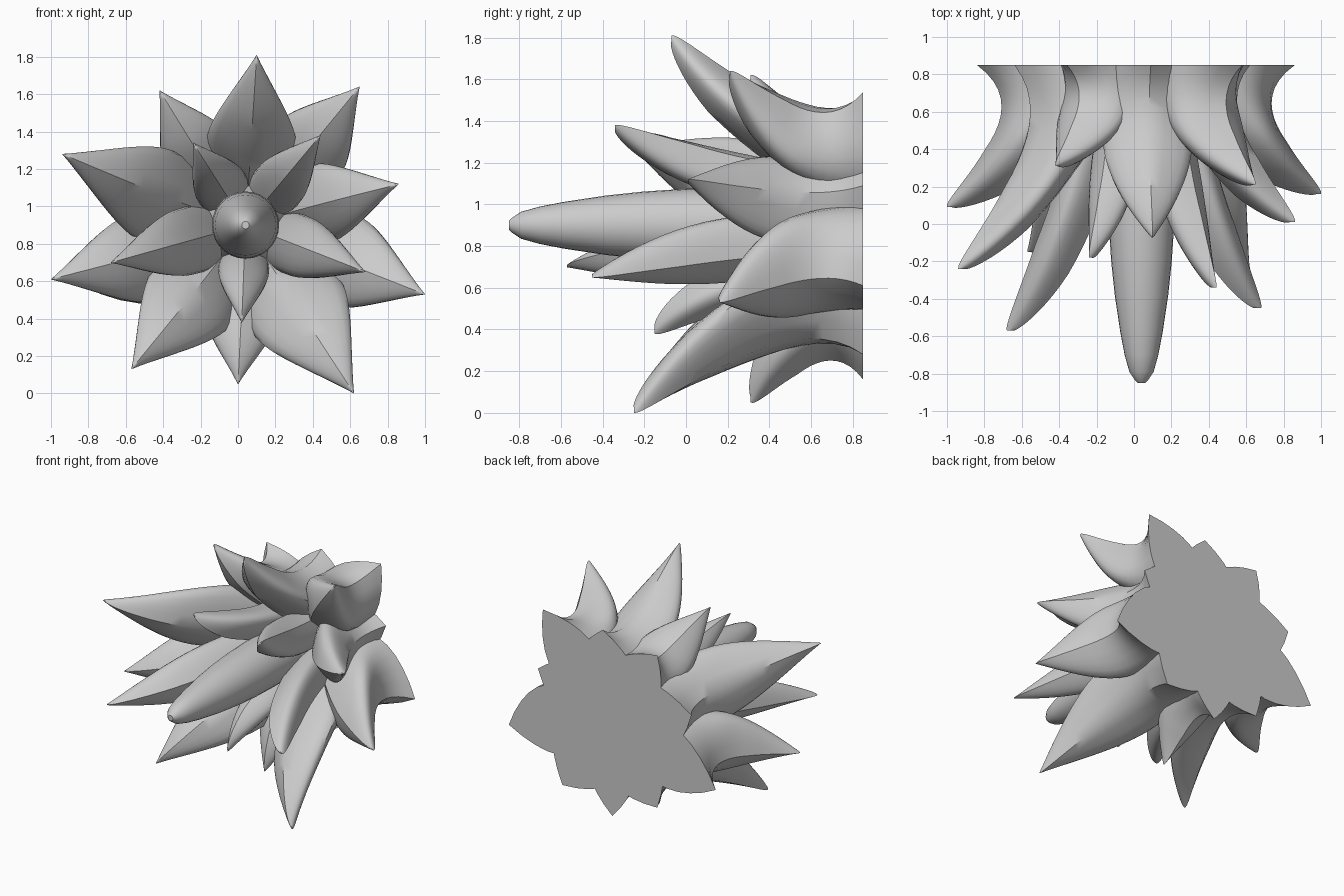
import bpy, bmesh, math
from mathutils import Vector

if "Cube" in bpy.data.objects:
    bpy.data.objects.remove(bpy.data.objects["Cube"])

CX, CZ, BACK = 0.04, 0.90, 0.85   # flower axis and flat back plane
NT, NV = 20, 10                   # rings per petal, points per half section


def finish(bm, name, angle=40):
    bmesh.ops.recalc_face_normals(bm, faces=bm.faces)
    me = bpy.data.meshes.new(name)
    bm.to_mesh(me)
    bm.free()
    ob = bpy.data.objects.new(name, me)
    bpy.context.collection.objects.link(ob)
    bpy.ops.object.select_all(action='DESELECT')
    ob.select_set(True)
    bpy.context.view_layer.objects.active = ob
    bpy.ops.object.shade_smooth_by_angle(angle=math.radians(angle))
    return ob


def skin(bm, rings):
    loops = [[bm.verts.new(p) for p in r] for r in rings]
    n = len(loops[0])
    for a, b in zip(loops, loops[1:]):
        for i in range(n):
            j = (i + 1) % n
            bm.faces.new((a[i], a[j], b[j], b[i]))
    bm.faces.new(loops[0])
    bm.faces.new(loops[-1])


def bez(a, b, c, t):
    return a * (1 - t) ** 2 + b * 2 * t * (1 - t) + c * t * t


def petal(name, base, tip, width, outer_ctrl, inner_ctrl, plump):
    """Keeled petal: sections span an outer ridge curve and an inner crease curve."""
    T = Vector(tip)
    B = Vector((base[0], BACK, base[1]))
    axis = Vector((CX, 0, CZ))
    d = Vector((T.x - CX, 0, T.z - CZ)).normalized()
    db = Vector((B.x - CX, 0, B.z - CZ)).normalized()
    u = Vector((d.z, 0, -d.x))
    dm = (d + db).normalized()
    at = lambda v, r, y: axis + v * r + Vector((0, y, 0))
    oc = at(dm, *outer_ctrl)
    ic = at(dm, *inner_ctrl)
    i0 = at(db, 0.03, BACK)
    i1 = T - d * 0.03
    rings = []
    for k in range(NT + 1):
        t = 1 - (1 - k / NT) ** 1.7
        O, I = bez(B, oc, T, t), bez(i0, ic, i1, t)
        # round the spoon-like tip by thickening across the petal
        across = (d * 0.75 + Vector((0, 0.66, 0)))
        e = plump * min(1, t / 0.7) ** 2 * math.sqrt(max(0, 1 - t ** 10))
        O, I = O + across * e, I - across * e
        w = width / 2 * math.sin(math.pi / 2 * min(1, (1 - t) * 1.7)) + 0.005
        half = [(v / NV, max(0, math.sin(math.pi * v / NV)) ** 0.9) for v in range(NV + 1)]
        sec = [O.lerp(I, v) + u * w * f for v, f in half]
        sec += [O.lerp(I, v) - u * w * f for v, f in half[-2:0:-1]]
        rings.append(sec)
    bm = bmesh.new()
    skin(bm, rings)
    return finish(bm, name)


# Outer petals: base point (x, z) on the back plane, tip, width, waist factor
outer = [
    ((0.09, 1.52), (0.10, -0.07, 1.81), 0.47, 0.60),
    ((0.58, 1.54), (0.65, 0.21, 1.64), 0.43, 0.60),
    ((0.62, 1.09), (0.86, 0.01, 1.12), 0.42, 0.60),
    ((0.86, 0.61), (1.00, 0.16, 0.53), 0.50, 0.61),
    ((0.42, 0.28), (0.62, -0.25, 0.00), 0.54, 0.60),
    ((0.01, 0.16), (0.00, 0.31, 0.05), 0.38, 0.67),
    ((-0.36, 0.32), (-0.57, -0.15, 0.13), 0.50, 0.60),
    ((-0.84, 0.58), (-1.00, 0.09, 0.61), 0.47, 0.60),
    ((-0.64, 1.08), (-0.94, -0.24, 1.28), 0.50, 0.60),
    ((-0.36, 1.45), (-0.42, 0.31, 1.62), 0.40, 0.60),
]
for n, (b, t, w, waist) in enumerate(outer):
    rb = math.hypot(b[0] - CX, b[1] - CZ)
    rt = math.hypot(t[0] - CX, t[2] - CZ)
    petal(f"outer_petal_{n + 1}", b, t, w,
          (waist * rb, 0.62 + 0.3 * (t[1] - 0.16)),
          (0.39 * rt, 0.22 + 0.55 * t[1]), 0.036)

# Inner petals: tip, width
inner = [
    ((0.44, -0.34, 1.38), 0.28),
    ((0.68, -0.45, 0.65), 0.32),
    ((0.02, -0.15, 0.38), 0.26),
    ((-0.68, -0.57, 0.70), 0.35),
    ((-0.24, -0.18, 1.34), 0.28),
]
for n, (t, w) in enumerate(inner):
    rt = math.hypot(t[0] - CX, t[2] - CZ)
    s = 0.34 / rt
    b = (CX + (t[0] - CX) * s, CZ + (t[2] - CZ) * s)
    petal(f"inner_petal_{n + 1}", b, t, w,
          (0.55 * rt, 0.25 + 0.4 * (t[1] + 0.35)),
          (0.25 * rt, 0.16 + 0.5 * t[1]), 0.03)


def lathe(name, profile, sides):
    bm = bmesh.new()
    skin(bm, [[(CX + r * math.cos(2 * math.pi * i / sides), y,
                CZ + r * math.sin(2 * math.pi * i / sides)) for i in range(sides)]
              for r, y in profile])
    finish(bm, name)


# Central pistil and the solid core joining the petals
lathe("center_spike", [(0.02, -0.85), (0.035, -0.835), (0.065, -0.79), (0.09, -0.70),
                       (0.113, -0.58), (0.143, -0.38), (0.162, -0.2), (0.175, 0.0),
                       (0.18, 0.2), (0.18, BACK)], 28)
lathe("core", [(0.15, 0.35), (0.22, 0.55), (0.30, 0.7), (0.40, BACK)], 28)
